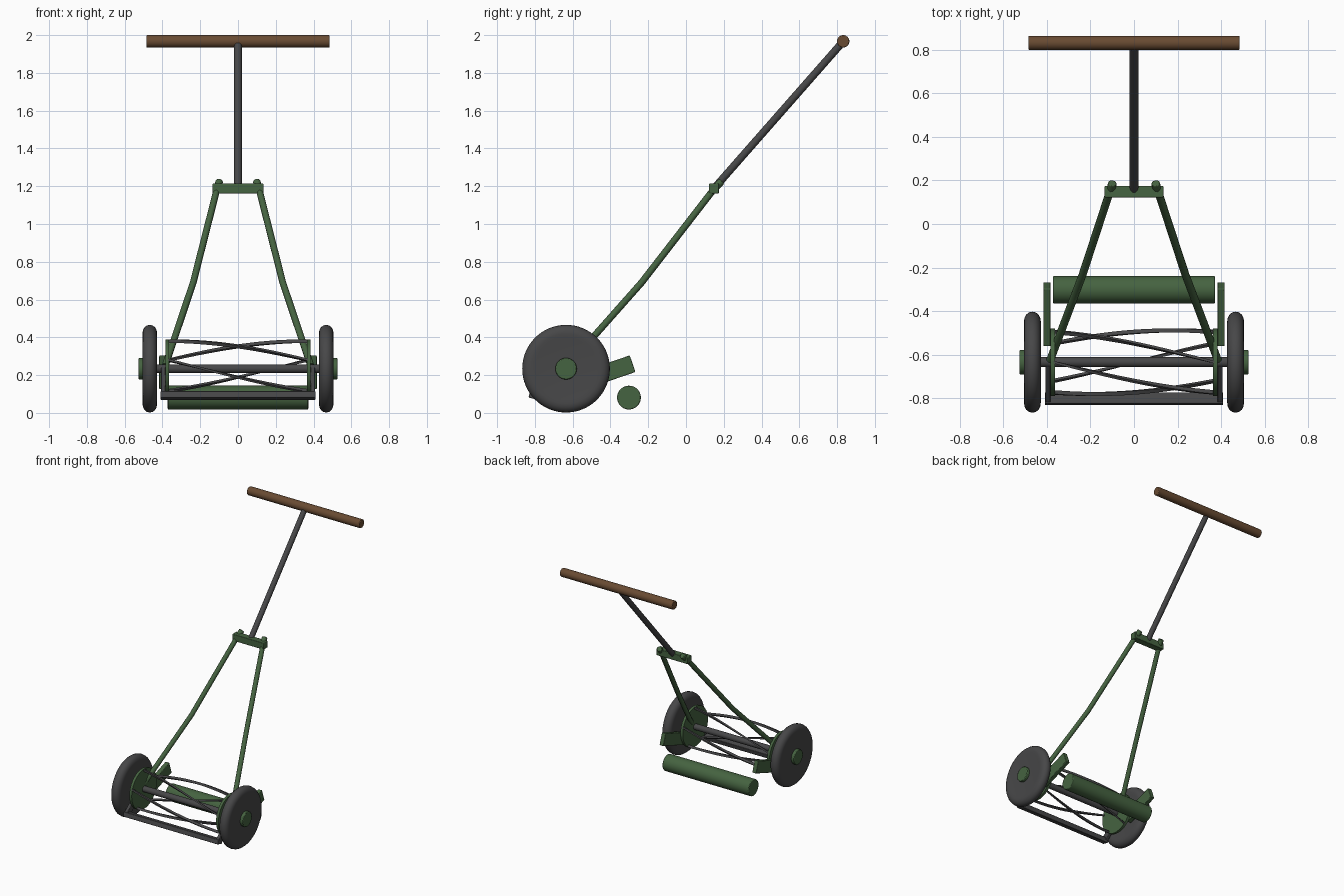
import bpy, bmesh, math
from mathutils import Vector, Matrix

if "Cube" in bpy.data.objects:
    bpy.data.objects.remove(bpy.data.objects["Cube"])


def material(name, rgb):
    m = bpy.data.materials.new(name)
    m.diffuse_color = (*rgb, 1)
    m.use_nodes = True
    m.node_tree.nodes["Principled BSDF"].inputs["Base Color"].default_value = m.diffuse_color
    return m


GREEN = material("green paint", (0.060, 0.125, 0.052))
GREY = material("dark grey metal", (0.063, 0.063, 0.065))
WOOD = material("brown wood", (0.140, 0.070, 0.032))
HUB_Y, HUB_Z = -0.635, 0.234


def finish(name, bm, mat, bevel=0.0):
    bmesh.ops.recalc_face_normals(bm, faces=bm.faces[:])
    me = bpy.data.meshes.new(name)
    bm.to_mesh(me)
    bm.free()
    me.materials.append(mat)
    ob = bpy.data.objects.new(name, me)
    bpy.context.collection.objects.link(ob)
    if bevel:
        mod = ob.modifiers.new("bevel", 'BEVEL')
        mod.width, mod.segments, mod.limit_method = bevel, 2, 'ANGLE'
    bpy.ops.object.select_all(action='DESELECT')
    bpy.context.view_layer.objects.active = ob
    ob.select_set(True)
    bpy.ops.object.shade_smooth_by_angle(angle=math.radians(35))
    return ob


def rod(name, a, b, r, mat, sides=24, bevel=0.0):
    a, b = Vector(a), Vector(b)
    d = b - a
    bm = bmesh.new()
    m = Matrix.Translation((a + b) / 2) @ d.to_track_quat('Z', 'Y').to_matrix().to_4x4()
    bmesh.ops.create_cone(bm, cap_ends=True, segments=sides, radius1=r, radius2=r,
                          depth=d.length, matrix=m)
    return finish(name, bm, mat, bevel)


def box(name, centre, size, mat, tilt=0.0, bevel=0.004):
    bm = bmesh.new()
    m = Matrix.Translation(centre) @ Matrix.Rotation(tilt, 4, 'X') @ Matrix.Diagonal((*size, 1))
    bmesh.ops.create_cube(bm, size=1, matrix=m)
    return finish(name, bm, mat, bevel)


def lathe_x(name, profile, x0, mat, n=64):
    """Spin (x, radius) points around the wheel axle."""
    bm = bmesh.new()
    rings = []
    for x, r in profile:
        rings.append([bm.verts.new((x0 + x, HUB_Y + r * math.cos(2 * math.pi * i / n),
                                    HUB_Z + r * math.sin(2 * math.pi * i / n))) for i in range(n)])
    for p, q in zip(rings, rings[1:]):
        for i in range(n):
            j = (i + 1) % n
            bm.faces.new((p[i], p[j], q[j], q[i]))
    bm.faces.new(rings[0])
    bm.faces.new(rings[-1])
    return finish(name, bm, mat)


def tube_path(name, pts, r, mat):
    cu = bpy.data.curves.new(name, 'CURVE')
    cu.dimensions = '3D'
    cu.bevel_depth, cu.bevel_resolution, cu.use_fill_caps = r, 3, True
    sp = cu.splines.new('POLY')
    sp.points.add(len(pts) - 1)
    for p, co in zip(sp.points, pts):
        p.co = (*co, 1)
    cu.materials.append(mat)
    ob = bpy.data.objects.new(name, cu)
    bpy.context.collection.objects.link(ob)
    return ob


# Handle grip, shaft and crossbar
rod("handle_grip", (-0.485, 0.832, 1.967), (0.485, 0.832, 1.967), 0.033, WOOD, 32, 0.005)
rod("handle_shaft", (0, 0.15, 1.19), (0, 0.825, 1.958), 0.02, GREY)
box("crossbar", (0, 0.148, 1.188), (0.27, 0.052, 0.052), GREEN)

# Parts repeated on both sides
tyre = [(-0.036, 0.165), (-0.039, 0.185), (-0.036, 0.204), (-0.028, 0.219), (-0.015, 0.229),
        (0, 0.232), (0.015, 0.229), (0.028, 0.219), (0.036, 0.204), (0.039, 0.185), (0.036, 0.165)]
for s, side in ((-1, "left"), (1, "right")):
    # Wheel and hub cap
    lathe_x(side + "_wheel", tyre, s * 0.467, GREY)
    rod(side + "_hub_cap", (s * 0.49, HUB_Y, HUB_Z), (s * 0.526, HUB_Y, HUB_Z),
        0.057, GREEN, 32, 0.005)
    # Round side plate with rear bracket and front strut
    rod(side + "_side_plate", (s * 0.364, HUB_Y, HUB_Z), (s * 0.384, HUB_Y, HUB_Z),
        0.155, GREEN, 48)
    box(side + "_rear_bracket", (s * 0.4, -0.415, 0.215), (0.034, 0.28, 0.093), GREEN,
        math.radians(19))
    box(side + "_blade_strut", (s * 0.395, -0.72, 0.16), (0.024, 0.22, 0.05), GREY,
        math.radians(38))
    # Bent arm and its end knob
    tube_path(side + "_arm", [(s * 0.385, -0.625, 0.25), (s * 0.237, -0.235, 0.69),
                              (s * 0.11, 0.152, 1.19)], 0.018, GREEN)
    rod(side + "_arm_knob", (s * 0.108, 0.15, 1.188), (s * 0.099, 0.188, 1.226),
        0.02, GREEN, 16, 0.004)

# Axle
rod("reel_axle", (-0.44, HUB_Y, HUB_Z), (0.44, HUB_Y, HUB_Z), 0.023, GREY)

# Five helical reel blades, each a twisted rectangular strip
for k in range(5):
    bm = bmesh.new()
    prev = None
    steps = 24
    for i in range(steps + 1):
        t = i / steps * 2 - 1
        a = math.radians(54 + 72 * k + 36 * t)
        rad = Vector((0, math.cos(a), math.sin(a)))
        tan = Vector((0, -math.sin(a), math.cos(a)))
        c = Vector((0.37 * t, HUB_Y, HUB_Z)) + rad * 0.146
        ring = [bm.verts.new(c + rad * u * 0.009 + tan * v * 0.006)
                for u, v in ((-1, -1), (1, -1), (1, 1), (-1, 1))]
        if prev:
            for j in range(4):
                bm.faces.new((prev[j], prev[(j + 1) % 4], ring[(j + 1) % 4], ring[j]))
        else:
            bm.faces.new(ring)
        prev = ring
    bm.faces.new(prev)
    finish("reel_blade_%d" % (k + 1), bm, GREY)

# Front cutter bar and rear roller
box("cutter_bar", (0, -0.803, 0.092), (0.82, 0.054, 0.036), GREY, math.radians(-15))
rod("rear_roller", (-0.372, -0.302, 0.081), (0.372, -0.302, 0.081), 0.063, GREEN, 40, 0.005)
